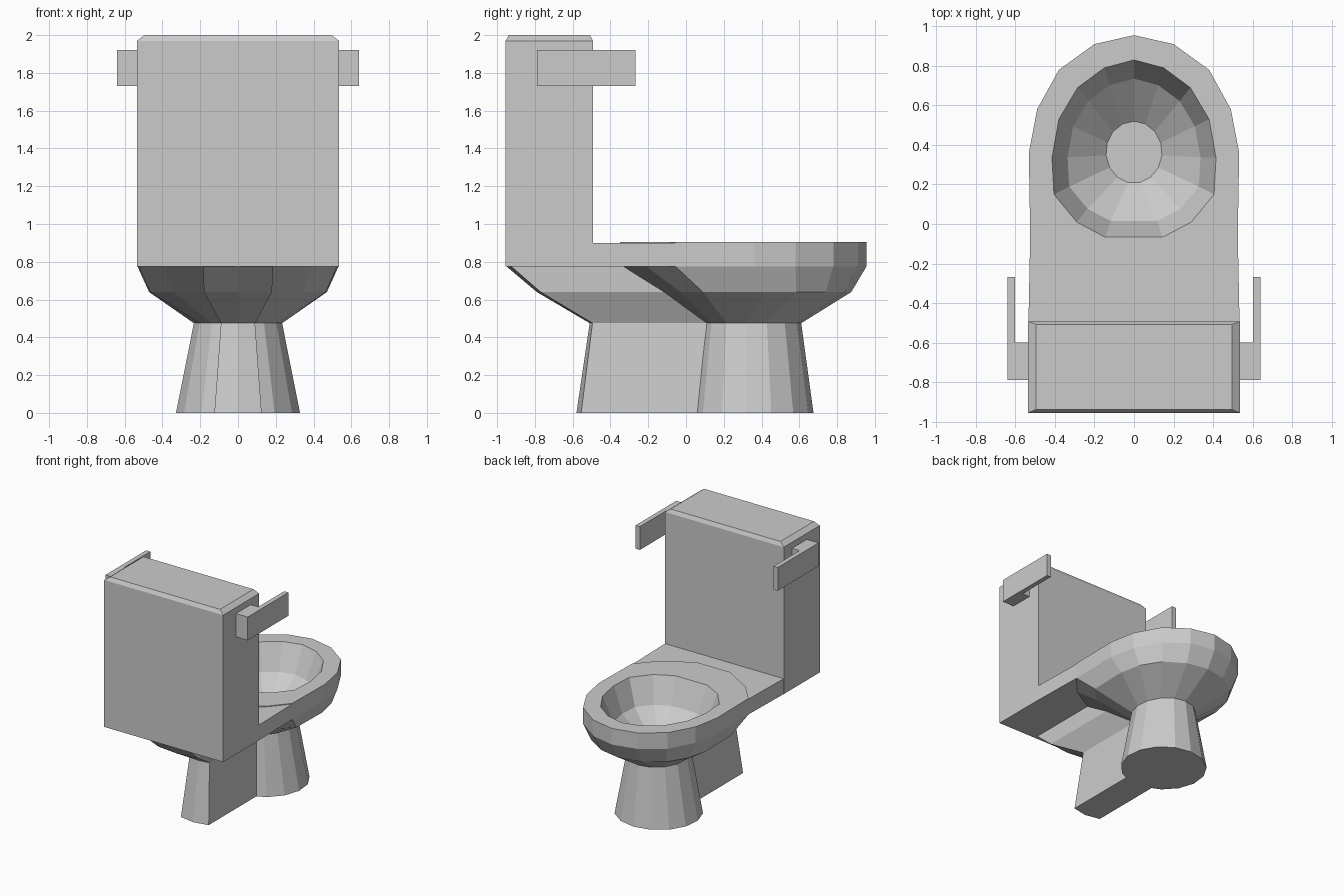
import bpy, bmesh, math

if "Cube" in bpy.data.objects:
    bpy.data.objects.remove(bpy.data.objects["Cube"])


def finish(name, bm):
    bmesh.ops.recalc_face_normals(bm, faces=bm.faces[:])
    me = bpy.data.meshes.new(name)
    bm.to_mesh(me)
    bm.free()
    ob = bpy.data.objects.new(name, me)
    bpy.context.collection.objects.link(ob)
    return ob


def loft(name, rings):
    """Skin a stack of equal-length loops and cap both ends."""
    bm = bmesh.new()
    loops = [[bm.verts.new(p) for p in r] for r in rings]
    n = len(loops[0])
    for a, b in zip(loops, loops[1:]):
        for i in range(n):
            j = (i + 1) % n
            bm.faces.new((a[i], a[j], b[j], b[i]))
    bm.faces.new(loops[0])
    bm.faces.new(loops[-1])
    return finish(name, bm)


def prism(name, pts, z0, z1):
    return loft(name, [[(x, y, z) for x, y in pts] for z in (z0, z1)])


def mirrored(half):
    """Right half outline -> full loop, skipping points on the centre line."""
    return half + [(-x, y) for x, y in reversed(half) if x > 1e-6]


def refit(pts, sx, y0, y1):
    """Scale an outline in x and stretch it to a new y range."""
    lo, hi = min(p[1] for p in pts), max(p[1] for p in pts)
    return [(x * sx, y0 + (y - lo) / (hi - lo) * (y1 - y0)) for x, y in pts]


def at(pts, z):
    return [(x, y, z) for x, y in pts]


# 15-sided outlines
rim = mirrored([(0, .955), (.2, .91), (.38, .78), (.49, .58), (.532, .36),
                (.525, -.055), (.39, -.21), (.15, -.35)])
inner = mirrored([(0, .83), (.15, .79), (.285, .69), (.38, .53), (.415, .335),
                  (.405, .15), (.29, .01), (.145, -.067)])
A = [2 * math.pi * i / 15 for i in range(15)]
oval = [(math.sin(a), math.cos(a)) for a in A]

# bowl and round pedestal: base up to the rim, then down into the basin
loft("bowl", [
    at(refit(oval, .33, .035, .675), 0),
    at(refit(oval, .235, .09, .61), .475),
    at(refit(rim, .885, -.14, .875), .64),
    at(rim, .775),
    at(rim, .906),
    at(inner, .906),
    at(refit(inner, .81, .015, .735), .70),
    at(refit(oval, .142, .21, .52), .53),
])

# rear neck and foot: narrow pointed-end column behind the bowl
neck = [(0, .125, -.58, -.555, .3), (.475, .09, -.51, -.495, .3),
        (.64, .18, -.79, -.77, -.02), (.775, .185, -.95, -.925, -.25)]
loft("rear_neck", [at([(0, tip), (w, side), (w, end), (-w, end), (-w, side)], z)
                   for z, w, tip, side, end in neck])

# deck joining tank and bowl
prism("deck", mirrored([(.15, -.34), (.39, -.205), (.525, -.055), (.534, -.5)]),
      .775, .9)

# tank with chamfered top
def rect(w, y0, y1, z):
    return [(-w, y0, z), (w, y0, z), (w, y1, z), (-w, y1, z)]

loft("tank", [rect(.535, -.955, -.493, .775), rect(.535, -.955, -.493, 1.97),
              rect(.495, -.938, -.508, 2.0)])

# L-shaped side handles
for side, s in (("left", -1), ("right", 1)):
    prism(side + "_handle",
          [(s * x, y) for x, y in [(.53, -.79), (.64, -.79), (.64, -.267),
                                   (.602, -.267), (.602, -.6), (.53, -.6)]],
          1.73, 1.92)
